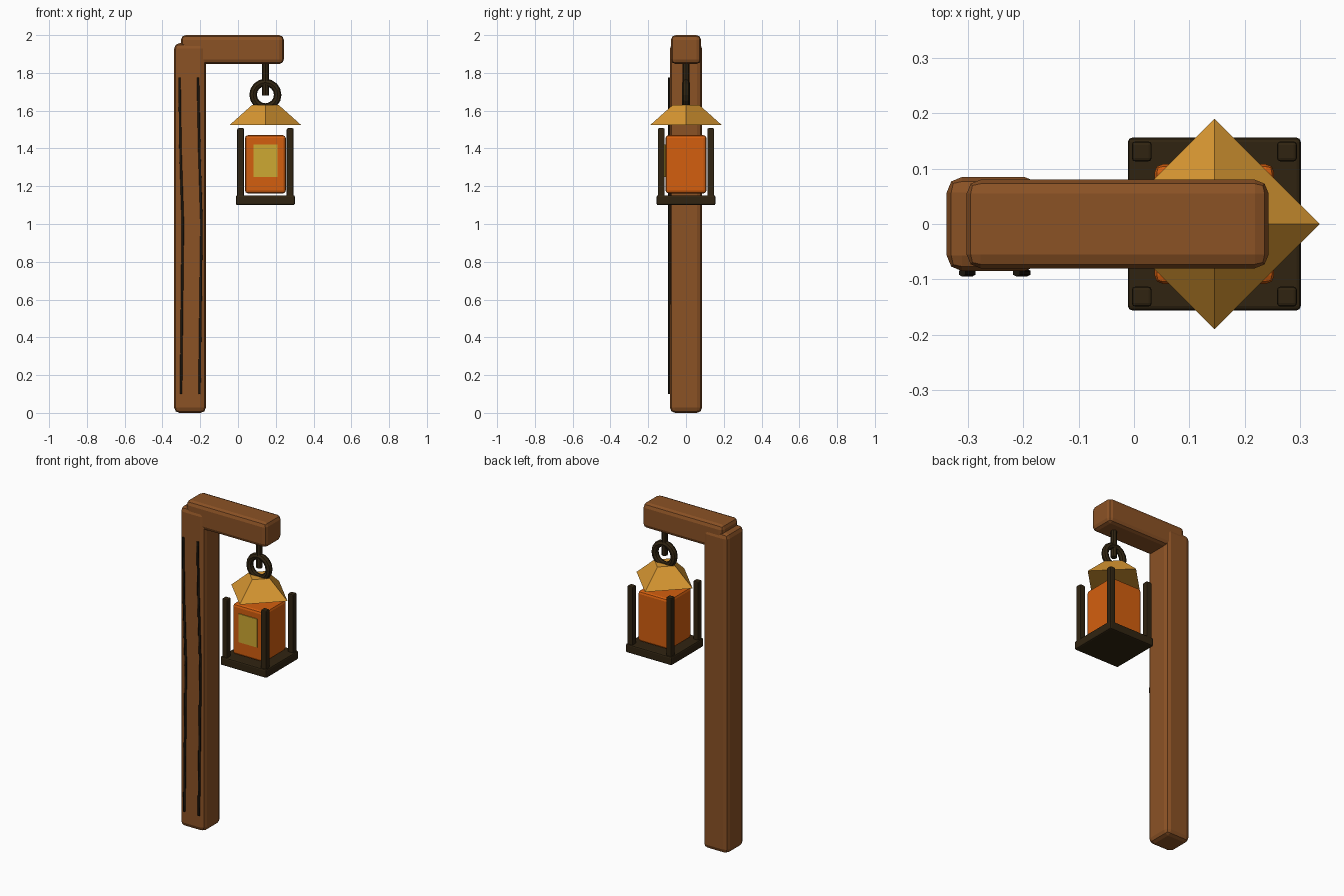
import bpy, math
from mathutils import Matrix

if "Cube" in bpy.data.objects:
    bpy.data.objects.remove(bpy.data.objects["Cube"])


def material(name, rgb):
    m = bpy.data.materials.new(name)
    lin = [((c / 255 + 0.055) / 1.055) ** 2.4 for c in rgb]
    m.diffuse_color = (*lin, 1)
    m.use_nodes = True
    m.node_tree.nodes["Principled BSDF"].inputs["Base Color"].default_value = m.diffuse_color
    return m


WOOD = material("brown wood", (139, 82, 37))
IRON = material("dark iron", (48, 36, 17))
CRACK = material("black crack", (26, 20, 12))
GOLD = material("gold roof", (217, 152, 50))
GLASS = material("orange glass", (212, 95, 15))
GLOW = material("yellow pane", (206, 168, 50))
CX = 0.145  # lantern axis


def finish(o, name, mat):
    o.name = name
    o.data.materials.append(mat)
    return o


def box(name, mat, lo, hi, bevel=0, segments=2):
    size = [b - a for a, b in zip(lo, hi)]
    mid = [(a + b) / 2 for a, b in zip(lo, hi)]
    bpy.ops.mesh.primitive_cube_add(size=1, location=mid)
    o = bpy.context.object
    o.data.transform(Matrix.Diagonal((*size, 1)))
    if bevel:
        b = o.modifiers.new("bevel", 'BEVEL')
        b.width, b.segments = bevel, segments
    return finish(o, name, mat)


# Timber post and arm
box("post", WOOD, (-0.338, -0.085, 0), (-0.17, 0.085, 1.957), 0.028)
box("arm", WOOD, (-0.302, -0.08, 1.847), (0.243, 0.08, 2.0), 0.025)

# Long cracks on the front of the post
for i, xs in enumerate([(-0.31, -0.305, -0.292, -0.302), (-0.212, -0.205, -0.193, -0.204)]):
    cu = bpy.data.curves.new("crack", 'CURVE')
    cu.dimensions = '3D'
    cu.bevel_depth, cu.bevel_resolution = 0.007, 1
    cu.use_fill_caps = True
    sp = cu.splines.new('POLY')
    sp.points.add(3)
    for p, x, z in zip(sp.points, xs, (1.775, 1.4, 1.0, 0.1)):
        p.co = (x, -0.088, z, 1)
    o = bpy.data.objects.new("crack", cu)
    bpy.context.collection.objects.link(o)
    finish(o, f"post_crack_{i + 1}", CRACK)

# Hanger rod and ring
bpy.ops.mesh.primitive_cylinder_add(vertices=8, radius=0.018, depth=0.19, location=(CX, 0, 1.775))
finish(bpy.context.object, "hanger_rod", IRON)
bpy.ops.mesh.primitive_torus_add(major_radius=0.065, minor_radius=0.02, major_segments=16,
                                 minor_segments=8, location=(CX, 0, 1.684),
                                 rotation=(math.pi / 2, 0, 0))
finish(bpy.context.object, "hanger_ring", IRON)

# Four-sided roof with corners on the axes
bpy.ops.mesh.primitive_cone_add(vertices=4, radius1=0.19, radius2=0.07, depth=0.107,
                                location=(CX, 0, 1.577))
finish(bpy.context.object, "lantern_roof", GOLD)

# Lantern body, front pane, base and corner bars
box("lantern_glass", GLASS, (CX - 0.108, -0.108, 1.162), (CX + 0.108, 0.108, 1.47), 0.015)
box("front_pane", GLOW, (CX - 0.064, -0.113, 1.248), (CX + 0.064, -0.105, 1.422))
box("lantern_base", IRON, (CX - 0.156, -0.156, 1.1), (CX + 0.156, 0.156, 1.152), 0.008)
for sx in (-1, 1):
    for sy in (-1, 1):
        x, y = CX + sx * 0.131, sy * 0.131
        box("corner_bar", IRON, (x - 0.018, y - 0.018, 1.14), (x + 0.018, y + 0.018, 1.507), 0.006)
